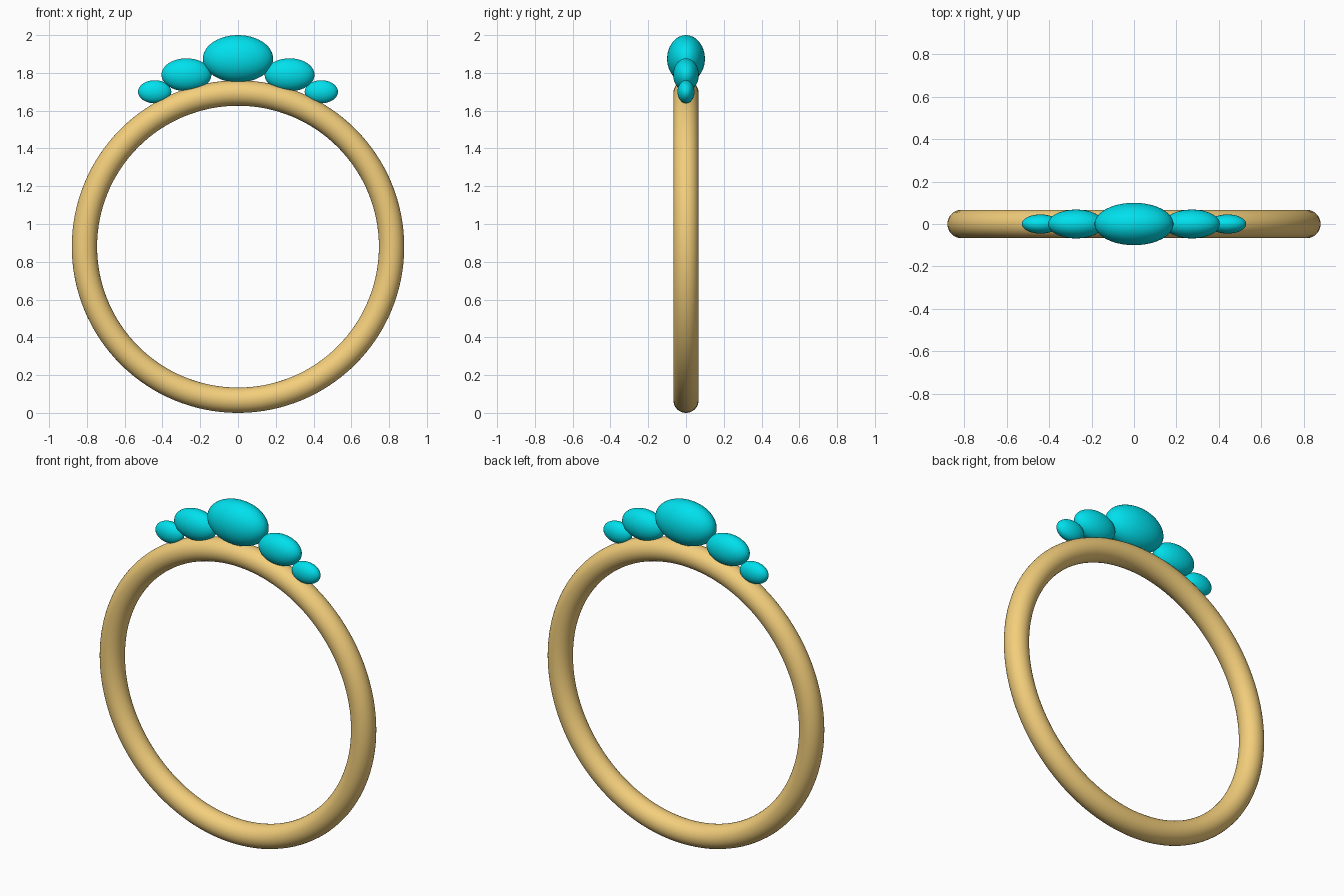
import bpy
from math import radians

if "Cube" in bpy.data.objects:
    bpy.data.objects.remove(bpy.data.objects["Cube"])


def material(name, rgb):
    m = bpy.data.materials.new(name)
    m.diffuse_color = (*rgb, 1)
    m.use_nodes = True
    m.node_tree.nodes["Principled BSDF"].inputs["Base Color"].default_value = m.diffuse_color
    return m


gold = material("gold", (0.9, 0.62, 0.2))
turquoise = material("turquoise", (0.0, 0.75, 0.85))


def finish(name, mat):
    ob = bpy.context.object
    ob.name = name
    ob.data.materials.append(mat)
    bpy.ops.object.shade_smooth()
    return ob


# Band standing upright
bpy.ops.mesh.primitive_torus_add(major_radius=0.813, minor_radius=0.067,
                                 major_segments=128, minor_segments=32,
                                 location=(0, 0, 0.88), rotation=(radians(90), 0, 0))
finish("ring_band", gold)


def stone(name, x, z, radii):
    bpy.ops.mesh.primitive_uv_sphere_add(segments=48, ring_count=24, radius=1,
                                         location=(x, 0, z))
    bpy.context.object.scale = radii
    finish(name, turquoise)


# Oval stones, graded down from the centre to each side
stone("centre_stone", 0, 1.875, (0.186, 0.1, 0.125))
for side, label in ((-1, "left"), (1, "right")):
    stone(f"{label}_middle_stone", side * 0.273, 1.79, (0.132, 0.068, 0.087))
    stone(f"{label}_small_stone", side * 0.441, 1.70, (0.088, 0.045, 0.061))
